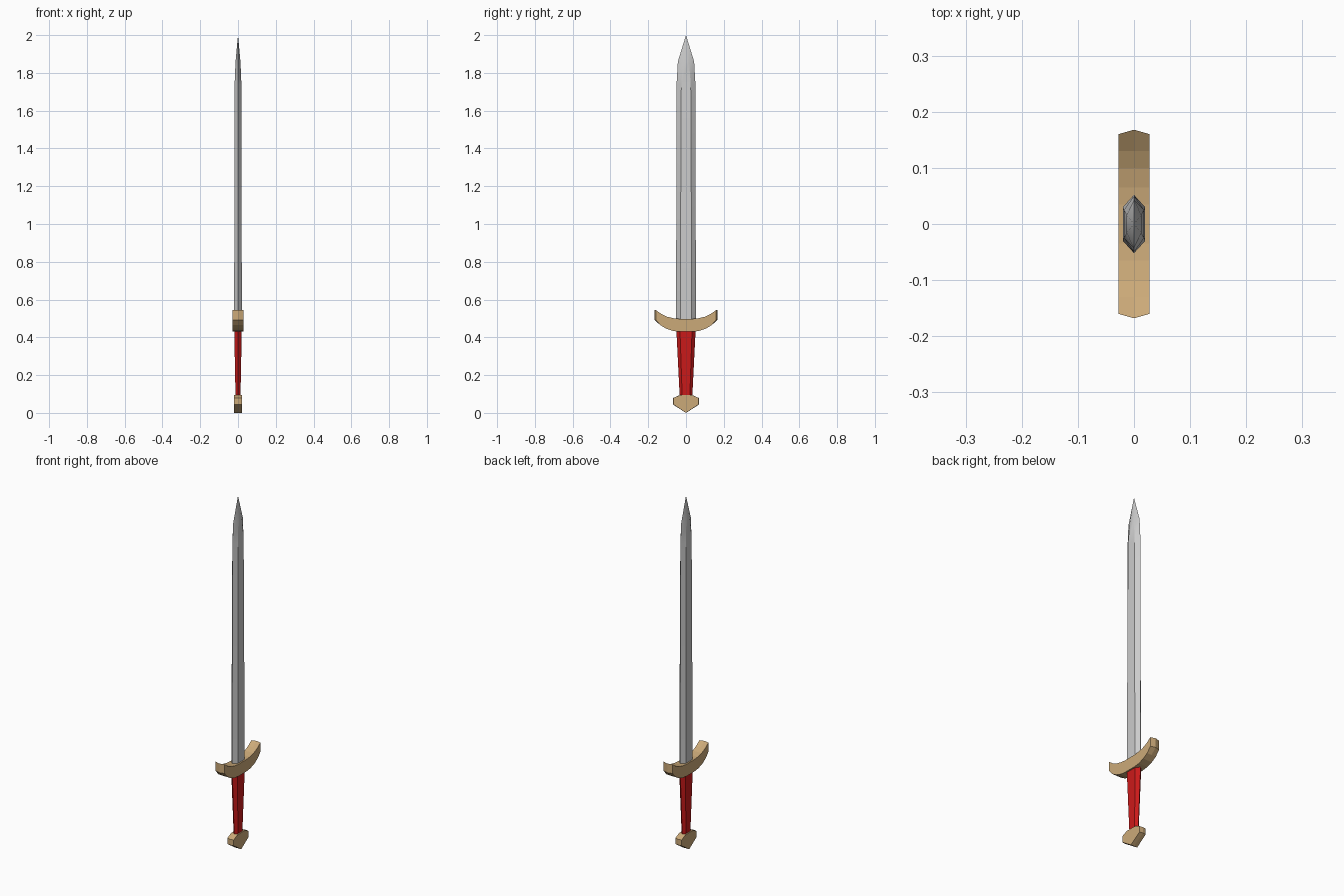
import bpy, bmesh

if "Cube" in bpy.data.objects:
    bpy.data.objects.remove(bpy.data.objects["Cube"])


def loft(name, rings, color=None, smooth=False):
    """Skin a list of equal-length rings; a one-point ring closes to a tip."""
    bm = bmesh.new()
    vs = [[bm.verts.new(p) for p in r] for r in rings]
    for a, b in zip(vs, vs[1:]):
        n = len(a)
        for i in range(n):
            j = (i + 1) % n
            bm.faces.new((a[i], a[j], b[0]) if len(b) == 1 else (a[i], a[j], b[j], b[i]))
    for r in (vs[0], vs[-1]):
        if len(r) > 2:
            bm.faces.new(r)
    bmesh.ops.recalc_face_normals(bm, faces=bm.faces)
    me = bpy.data.meshes.new(name)
    bm.to_mesh(me)
    bm.free()
    ob = bpy.data.objects.new(name, me)
    bpy.context.collection.objects.link(ob)
    if color:
        mat = bpy.data.materials.new(name + "_colour")
        mat.diffuse_color = color
        mat.use_nodes = True
        mat.node_tree.nodes["Principled BSDF"].inputs["Base Color"].default_value = mat.diffuse_color
        me.materials.append(mat)
    if smooth:
        bpy.context.view_layer.objects.active = ob
        ob.select_set(True)
        bpy.ops.object.shade_smooth_by_angle(angle=0.5)
        ob.select_set(False)
    return ob


def hexagon(z, hx, flat, edge):
    """Six-sided section: broad flats at +-hx, cutting edges at +-edge."""
    return [(hx, -flat, z), (hx, flat, z), (0, edge, z),
            (-hx, flat, z), (-hx, -flat, z), (0, -edge, z)]


def plate(name, half, sections, color):
    """Mirror a half profile (y, z) across y = 0 and loft it along x.
    sections: (x, end_shift), the shift pushes the outermost points outward."""
    far = max(y for y, z in half) - 0.006
    rings = []
    for x, shift in sections:
        h = [(y + shift if y > far else y, z) for y, z in half]
        outline = h + [(-y, z) for y, z in reversed(h) if y > 0]
        rings.append([(x, y, z) for y, z in outline])
    return loft(name, rings, color)


TAN = (0.60, 0.40, 0.19, 1)
RED = (0.60, 0.01, 0.01, 1)

# blade
loft("blade", [hexagon(0.47, 0.02, 0.03, 0.052),
               hexagon(0.72, 0.02, 0.03, 0.052),
               hexagon(1.74, 0.018, 0.025, 0.05),
               hexagon(1.86, 0.013, 0.016, 0.043),
               [(0, 0, 2.0)]], smooth=True)

# crossguard, curved upward with pointed end faces
plate("crossguard",
      [(0, 0.43), (0.035, 0.43), (0.07, 0.434), (0.105, 0.446), (0.135, 0.464), (0.16, 0.493),
       (0.16, 0.545), (0.13, 0.523), (0.10, 0.509), (0.065, 0.501), (0.035, 0.498), (0, 0.498)],
      [(-0.028, 0), (0, 0.008), (0.028, 0)], TAN)

# grip, tapering down to the pommel
loft("grip", [hexagon(0.08, 0.013, 0.020, 0.033),
              hexagon(0.44, 0.020, 0.032, 0.051)], RED)

# pommel
plate("pommel",
      [(0, 0), (0.067, 0.045), (0.067, 0.078), (0.034, 0.094), (0, 0.094)],
      [(-0.02, 0), (0, 0.003), (0.02, 0)], TAN)
